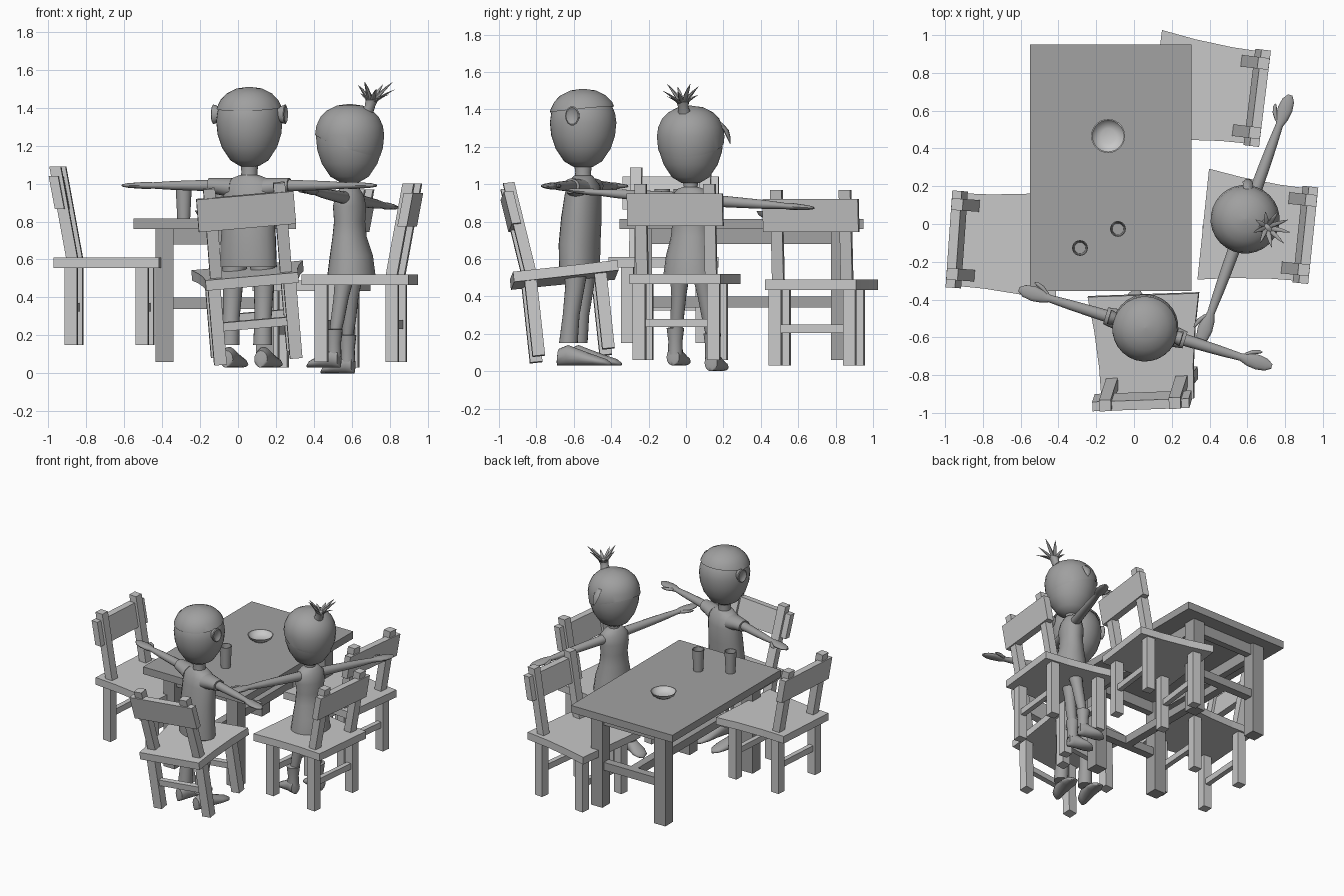
import bpy, bmesh, math
from mathutils import Matrix, Vector, Euler

if "Cube" in bpy.data.objects:
    bpy.data.objects.remove(bpy.data.objects["Cube"])


def material(name, v):
    m = bpy.data.materials.new(name)
    m.diffuse_color = (v, v, v, 1)
    m.use_nodes = True
    m.node_tree.nodes["Principled BSDF"].inputs["Base Color"].default_value = m.diffuse_color
    return m


LIGHT = material("light grey", 0.58)
TABLE = material("table grey", 0.36)
BODY = material("figure grey", 0.35)
I = Matrix.Identity(4)


def make(name, verts, faces, mat, M=I, smooth=False):
    me = bpy.data.meshes.new(name)
    me.from_pydata([M @ Vector(v) for v in verts], [], faces)
    bm = bmesh.new()
    bm.from_mesh(me)
    bmesh.ops.recalc_face_normals(bm, faces=bm.faces)
    bm.to_mesh(me)
    bm.free()
    me.materials.append(mat)
    ob = bpy.data.objects.new(name, me)
    bpy.context.collection.objects.link(ob)
    if smooth:
        bpy.ops.object.select_all(action='DESELECT')
        ob.select_set(True)
        bpy.context.view_layer.objects.active = ob
        bpy.ops.object.shade_smooth_by_angle(angle=math.radians(50))
    return ob


def loft(name, rings, mat, M=I, axis='z', n=20):
    """Rings of (centre, half a, half b), lying across the given axis."""
    verts, faces = [], []
    for c, a, b in rings:
        for i in range(n):
            u = a * math.cos(math.tau * i / n)
            v = b * math.sin(math.tau * i / n)
            o = {'x': (0, u, v), 'y': (u, 0, v), 'z': (u, v, 0)}[axis]
            verts.append(Vector(c) + Vector(o))
    k = len(rings)
    for r in range(k - 1):
        for i in range(n):
            j = (i + 1) % n
            faces.append((r * n + i, r * n + j, (r + 1) * n + j, (r + 1) * n + i))
    faces += [tuple(range(n)), tuple(range((k - 1) * n, k * n))]
    return make(name, verts, faces, mat, M, True)


def extrude(name, outline, c0, c1, mat, M=I):
    """Flat outline swept from c0 up to c1 (may lean)."""
    n = len(outline)
    verts = [Vector(c) + Vector((x, y, 0)) for c in (c0, c1) for x, y in outline]
    faces = [tuple(range(n)), tuple(range(n, 2 * n))]
    faces += [(i, (i + 1) % n, n + (i + 1) % n, n + i) for i in range(n)]
    return make(name, verts, faces, mat, M)


def block(name, c0, c1, w, d, mat, M=I):
    return extrude(name, [(-w, -d), (w, -d), (w, d), (-w, d)], c0, c1, mat, M)


# ---- Table
tx, ty = -0.1225, 0.2975
block("table_top", (tx, ty, .76), (tx, ty, .815), .4275, .6525, TABLE)
for sx in (-1, 1):
    for sy in (-1, 1):
        p = (tx + sx * .265, ty + sy * .525)
        block("table_leg", (*p, .06), (*p, .76), .047, .047, TABLE)
    block("side_apron", (tx + sx * .265, ty, .68), (tx + sx * .265, ty, .76), .025, .5, TABLE)
for sy in (-1, 1):
    y = ty + sy * .525
    block("end_apron", (tx, y, .68), (tx, y, .76), .24, .025, TABLE)
    block("end_rail", (tx, y, .34), (tx, y, .40), .24, .03, TABLE)
block("centre_stretcher", (tx, ty, .34), (tx, ty, .40), .03, .5, TABLE)

# ---- Bowl and cups
loft("bowl", [((-.137, .466, .815 + z), r, r) for r, z in
     ((.045, 0), (.055, .004), (.078, .02), (.09, .042), (.084, .042), (.07, .022), (.04, .01))],
     LIGHT, n=28)
for x, y in ((-.286, -.127), (-.085, -.026)):
    loft("cup", [((x, y, z), r, r) for r, z in
         ((.034, .815), (.042, .975), (.037, .975), (.03, .825))], TABLE, n=20)


# ---- Chairs: local front is +y, origin at the middle of the seat top
def chair(loc, rot, top_y=-.275):
    M = Matrix.Translation(loc) @ Euler([math.radians(a) for a in rot]).to_matrix().to_4x4()
    side = [(.245, -.28), (.25, -.1), (.268, .1), (.295, .28)]
    outline = side + [(-x, y) for x, y in reversed(side)]
    extrude("seat", outline, (0, 0, -.055), (0, 0, 0), LIGHT, M)
    base_y = -.185

    def lean(z):
        return base_y + (top_y - base_y) * z / .48

    for s in (-1, 1):
        for name, y in (("front_leg", .185), ("back_leg", -.19)):
            block(name, (s * .2, y, -.46), (s * .2, y, -.05), .033, .033, LIGHT, M)
        block("back_post", (s * .185, base_y, -.01), (s * .185, top_y, .48), .031, .03, LIGHT, M)
    for y in (.185, -.19):
        block("leg_rail", (0, y, -.285), (0, y, -.24), .18, .018, LIGHT, M)
    block("back_panel", (0, lean(.255) - .015, .255), (0, lean(.43) - .015, .43),
          .257, .025, LIGHT, M)


chair((-.675, -.10, .61), (0, 0, -94))
chair((.645, -.03, .52), (0, 0, 84))
chair((.39, .70, .49), (0, 0, 83))
chair((.06, -.655, .54), (6, -5, 2), -.25)

# ---- Figures: local front is +y
HEAD = [(.002, -.205), (.05, -.198), (.1, -.168), (.145, -.1), (.168, -.03), (.175, .04),
        (.168, .09), (.148, .135), (.115, .17), (.065, .196), (.002, .205)]


def head(M, z, n=28):
    loft("head", [((0, 0, z + h), r, r * 1.02) for r, h in HEAD], BODY, M, n=n)


def hair_cap(M, z, cut, tilt):
    """Shell over the head, trimmed along a tilted plane."""
    ob = loft("hair", [((0, 0, z + .02 + h * 1.0), r * 1.035, r * 1.05) for r, h in HEAD],
              BODY, M, n=28)
    bm = bmesh.new()
    bm.from_mesh(ob.data)
    no = M.to_3x3() @ Vector((0, -tilt, 1))
    bmesh.ops.bisect_plane(bm, geom=bm.verts[:] + bm.edges[:] + bm.faces[:],
                           plane_co=M @ Vector((0, 0, cut)), plane_no=no, clear_inner=True)
    bm.to_mesh(ob.data)
    bm.free()


def arms(M, z, tilt, start):
    for s in (-1, 1):
        def at(x, y=0):
            return (s * x, y, z - s * x * tilt)
        loft("arm", [(at(x), a, b) for x, a, b in
             ((start, .034, .034), (.3, .03, .028), (.42, .026, .024), (.53, .02, .017),
              (.57, .034, .019), (.62, .04, .016), (.67, .032, .012), (.7, .012, .006))],
             BODY, M, 'x', 14)
        loft("thumb", [(at(x, y), r, r * .8) for x, y, r in
             ((.545, .015, .014), (.58, .042, .014), (.615, .055, .01), (.63, .057, .003))],
             BODY, M, 'x', 8)


def shoe(M, x, y, z, k):
    loft("shoe", [((x, y + q * k, z + h), w, h) for q, w, h in
         ((-.06, .012, .02), (-.05, .036, .045), (0, .042, .055), (.07, .046, .042),
          (.15, .054, .028), (.21, .042, .018), (.24, .008, .008))], BODY, M, 'y', 16)


# Short-haired figure
M = Matrix.Translation((.06, -.55, 0)) @ Matrix.Rotation(math.radians(-17), 4, 'Z')
head(M, 1.29)
hair_cap(M, 1.285, 1.40, .1)
loft("neck", [((0, 0, 1.0), .05, .05), ((0, 0, 1.06), .042, .042), ((0, 0, 1.13), .05, .05)], BODY, M)
loft("shirt", [((0, y, z), a, b) for y, z, a, b in
     ((-.02, .56, .155, .105), (-.02, .68, .15, .108), (-.01, .82, .142, .105),
      (0, .94, .142, .095), (0, 1.0, .135, .08), (0, 1.03, .09, .06), (0, 1.045, .05, .05))], BODY, M)
arms(M, .99, 0, .15)
for s in (-1, 1):
    loft("sleeve", [((s * x, 0, z), a, b) for x, z, a, b in
         ((.09, .975, .07, .055), (.16, .985, .055, .045), (.22, .99, .046, .04))], BODY, M, 'x')
    loft("trouser_leg", [((s * x, y, z), r, r) for x, y, z, r in
         ((.075, -.015, .58, .068), (.085, -.02, .45, .052), (.088, -.04, .3, .045),
          (.09, -.055, .15, .05))], BODY, M)
    shoe(M, s * .095, -.055, .03, 1)
    loft("ear", [((s * x, 0, 1.365), a, b) for x, a, b in
         ((.15, .025, .03), (.178, .035, .045), (.198, .04, .052), (.202, .034, .045), (.192, .02, .03))],
         BODY, M, 'x', 14)

# Figure with a spiky top knot
M = Matrix.Translation((.588, .025, 0)) @ Matrix.Rotation(math.radians(70), 4, 'Z')
head(M, 1.205)
hair_cap(M, 1.195, 1.20, .35)
loft("neck", [((0, 0, .92), .045, .045), ((0, 0, .98), .036, .036), ((0, 0, 1.04), .045, .045)], BODY, M)
loft("dress", [((0, y, z), a, b) for y, z, a, b in
     ((-.01, .515, .145, .125), (-.01, .62, .13, .112), (0, .72, .108, .088), (0, .80, .1, .08),
      (0, .88, .11, .085), (0, .94, .105, .07), (0, .975, .07, .05), (0, .985, .04, .04))], BODY, M)
arms(M, .92, .068, .07)
for s in (-1, 1):
    z0 = .015 - s * .015 if s < 0 else 0
    loft("leg", [((s * x, y, z), r, r) for x, y, z, r in
         ((.06, .0, .54, .055), (.075, .02, .4, .04), (.09, .035, .28, .036), (.1, .05, .18, .028))],
         BODY, M, n=16)
    loft("boot", [((s * .105, y, z + z0), r, r) for y, z, r in
         ((.05, .06, .04), (.05, .13, .038), (.05, .2, .047), (.05, .205, .03))], BODY, M, n=16)
    shoe(M, s * .108, .05, z0, .62)
# Top knot spikes and loose strand
loft("hair_knot", [((0, y, z), r, r) for y, z, r in
     ((-.09, 1.37, .04), (-.115, 1.41, .028), (-.125, 1.44, .034), (-.13, 1.455, .005))], BODY, M, n=12)
for i in range(9):
    t = math.tau * i / 9
    d = Vector((math.cos(t) * .085, math.sin(t) * .085 - .025, .095 + .03 * math.cos(2 * t + 1)))
    p = Vector((0, -.122, 1.42))
    loft("hair_spike", [(p + d * f + Vector((0, 0, -.02 * f * f)), r, r) for f, r in
         ((0, .012), (.5, .013), (.85, .008), (1.15, .001))], BODY, M, n=6)
loft("hair_strand", [((x, y, z), .012 * k, .03 * k) for x, y, z, k in
     ((.15, .04, 1.33, .8), (.182, .05, 1.29, 1), (.198, .05, 1.25, .7), (.207, .05, 1.215, .05))],
     BODY, M, n=8)
